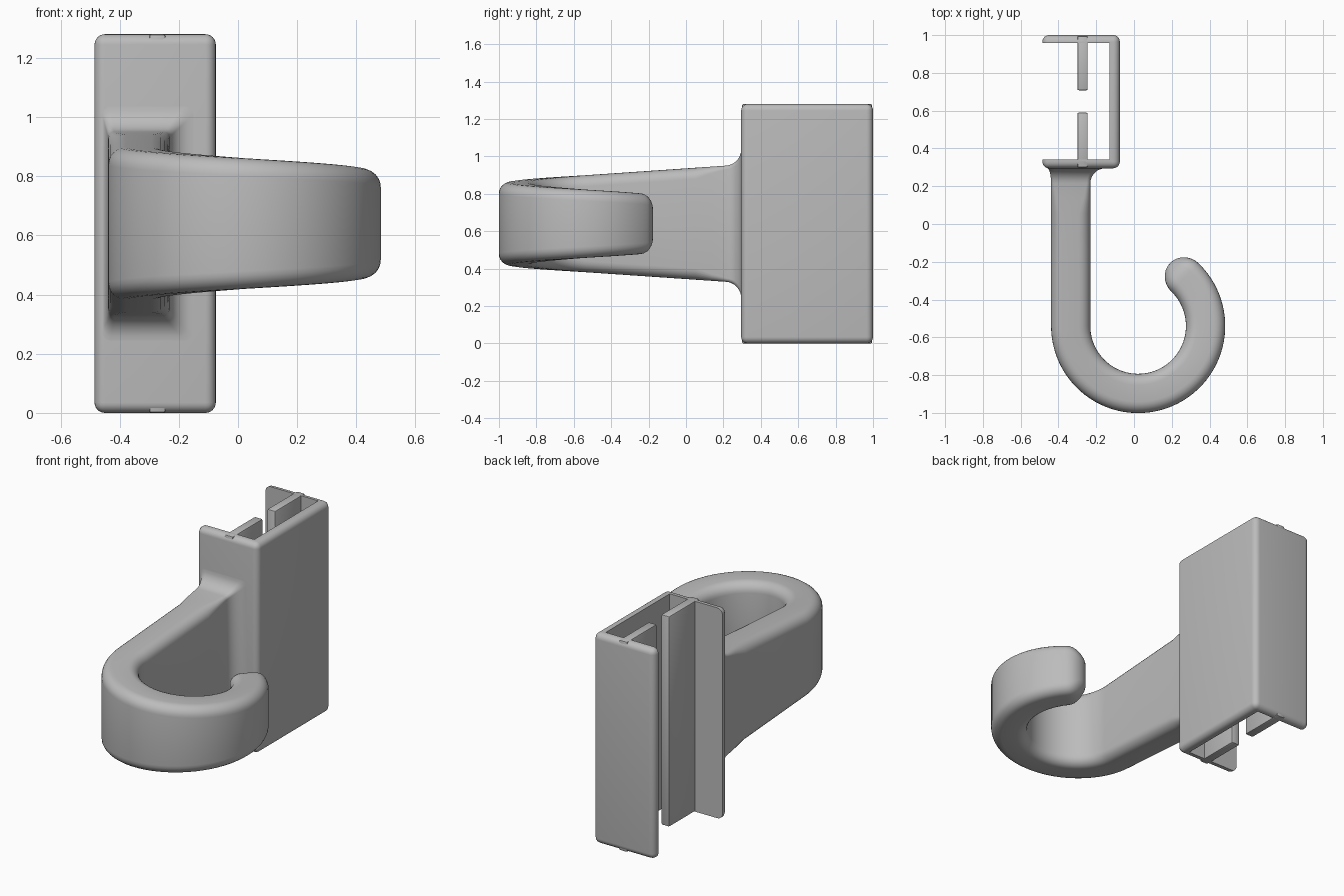
import bpy, bmesh, math
from mathutils import Vector, Matrix

if "Cube" in bpy.data.objects:
    bpy.data.objects.remove(bpy.data.objects["Cube"])

grey = bpy.data.materials.new("plain_grey")
grey.diffuse_color = (0.5, 0.5, 0.5, 1)
grey.use_nodes = True
grey.node_tree.nodes["Principled BSDF"].inputs["Base Color"].default_value = grey.diffuse_color

MID_Z = 0.64


def finish(name, bm):
    bmesh.ops.recalc_face_normals(bm, faces=bm.faces)
    mesh = bpy.data.meshes.new(name)
    bm.to_mesh(mesh)
    bm.free()
    ob = bpy.data.objects.new(name, mesh)
    bpy.context.collection.objects.link(ob)
    mesh.materials.append(grey)
    return ob


def smooth(ob):
    bpy.ops.object.select_all(action='DESELECT')
    ob.select_set(True)
    bpy.context.view_layer.objects.active = ob
    bpy.ops.object.shade_smooth_by_angle(angle=math.radians(30))


def box(name, lo, hi, bevel=0.0, segs=3):
    lo, hi = Vector(lo), Vector(hi)
    bm = bmesh.new()
    bmesh.ops.create_cube(bm, size=1, matrix=Matrix.Translation((lo + hi) / 2)
                          @ Matrix.Diagonal((*(hi - lo), 1)))
    if bevel:
        bmesh.ops.bevel(bm, geom=bm.edges[:], offset=bevel, segments=segs,
                        profile=0.5, affect='EDGES')
    return finish(name, bm)


# Channel bracket: rounded block hollowed through the top, bottom and left side
bracket = box("channel_bracket", (-0.485, 0.295, 0), (-0.075, 1, 1.28), 0.035, 6)
cutter = box("channel_cutter", (-0.7, 0.342, -0.2), (-0.13, 0.957, 1.5))
cut = bracket.modifiers.new("hollow", 'BOOLEAN')
cut.operation, cut.solver, cut.object = 'DIFFERENCE', 'EXACT', cutter
bpy.context.view_layer.objects.active = bracket
bracket.select_set(True)
bpy.ops.object.modifier_apply(modifier=cut.name)
bpy.data.objects.remove(cutter)
smooth(bracket)

# Two gripping ribs inside the channel
for name, y0, y1 in (("front_rib", 0.3, 0.59), ("back_rib", 0.708, 0.995)):
    smooth(box(name, (-0.3, y0, 0), (-0.245, y1, 1.28), 0.008, 2))


# Hook: rounded rectangular section lofted along a J-shaped path
def section(pos, side, left, right, half_h, radius):
    """Points of a rounded rectangle across the path."""
    pts = []
    for sx, sz, a0 in ((1, 1, 0), (-1, 1, 90), (-1, -1, 180), (1, -1, 270)):
        w = right if sx > 0 else left
        for k in range(7):
            a = math.radians(a0 + k * 15)
            u = sx * (w - radius) + radius * math.cos(a)
            v = sz * (half_h - radius) + radius * math.sin(a)
            pts.append(pos + side * u + Vector((0, 0, v)))
    return pts


HALF_W, ROUND, STEM_X, ARC_Y, ARC_R = 0.104, 0.06, -0.335, -0.54, 0.357
WALL_Y, SWEEP = 0.31, math.radians(226)
STEM = 0.295 - ARC_Y
LENGTH = STEM + ARC_R * SWEEP


def half_height(s):
    return 0.316 - 0.153 * s / LENGTH


rings = []
right = Vector((1, 0, 0))
# flared root where the stem meets the bracket
rings.append(section(Vector((STEM_X, WALL_Y, MID_Z)), right,
                     HALF_W + 0.02, HALF_W + 0.08, 0.395, 0.03))
for k in range(9):
    a = math.radians(k * 11.25)
    f = 1 - math.sin(a)
    y = 0.295 - 0.08 * (1 - math.cos(a))
    rings.append(section(Vector((STEM_X, y, MID_Z)), right, HALF_W + 0.02 * f,
                         HALF_W + 0.08 * f, half_height(0.295 - y) + 0.08 * f,
                         0.02 + 0.01 * f))
# tapering stem, whose edges become rounder away from the bracket
for y, r in ((0.14, 0.035), (0.05, ROUND), (-0.25, ROUND)):
    rings.append(section(Vector((STEM_X, y, MID_Z)), right, HALF_W, HALF_W,
                         half_height(0.295 - y), r))
# curl
centre = Vector((STEM_X + ARC_R, ARC_Y, MID_Z))
STEPS = 56
for k in range(STEPS + 1):
    t = SWEEP * k / STEPS
    out = Vector((-math.cos(t), -math.sin(t), 0))
    rings.append(section(centre + out * ARC_R, -out, HALF_W, HALF_W,
                         half_height(STEM + ARC_R * t), ROUND))
# domed tip
tip, along = centre + out * ARC_R, Vector((math.sin(SWEEP), -math.cos(SWEEP), 0))
for k in range(1, 9):
    a = math.radians(k * 10.9)
    w = HALF_W * math.cos(a)
    h = half_height(LENGTH) * (0.35 + 0.65 * math.cos(a))
    rings.append(section(tip + along * 0.11 * math.sin(a), -out, w, w, h,
                         min(ROUND, w * 0.9)))

bm = bmesh.new()
loops = [[bm.verts.new(p) for p in ring] for ring in rings]
n = len(loops[0])
for a, b in zip(loops, loops[1:]):
    for i in range(n):
        j = (i + 1) % n
        bm.faces.new((a[i], a[j], b[j], b[i]))
bm.faces.new(loops[0])
bm.faces.new(loops[-1])
smooth(finish("hook", bm))
